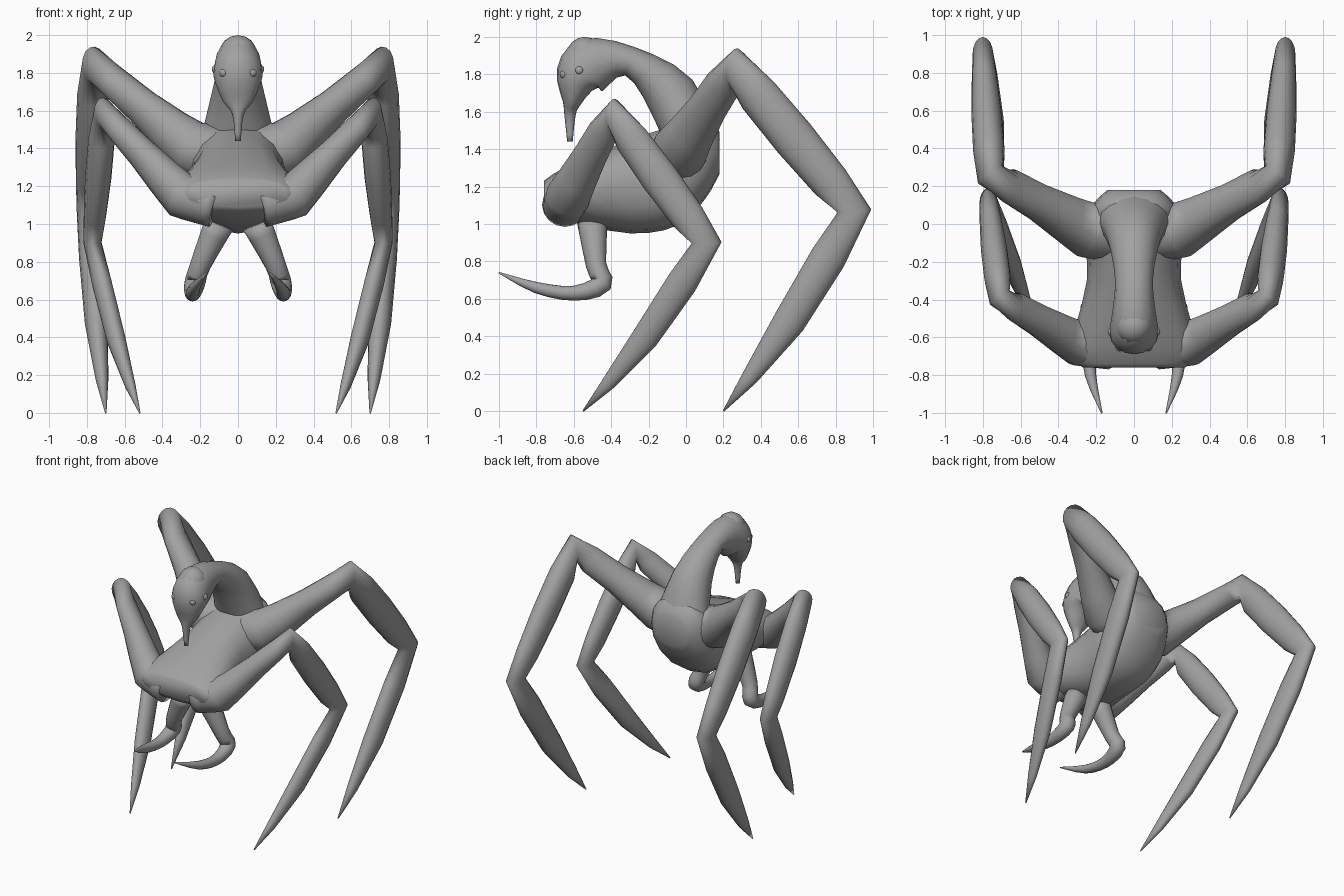
import bpy
import bmesh
import math
from mathutils import Vector

cube = bpy.data.objects.get("Cube")
if cube:
    bpy.data.objects.remove(cube, do_unlink=True)

SIDES = 16

skin = bpy.data.materials.new("grey_skin")
skin.use_nodes = True
grey = (0.36, 0.36, 0.36, 1)
skin.diffuse_color = grey
skin.node_tree.nodes["Principled BSDF"].inputs["Base Color"].default_value = grey


def finish(bm, name):
    """Turn a bmesh into a smooth shaded object."""
    bmesh.ops.recalc_face_normals(bm, faces=bm.faces)
    mesh = bpy.data.meshes.new(name)
    bm.to_mesh(mesh)
    bm.free()
    mesh.materials.append(skin)
    for poly in mesh.polygons:
        poly.use_smooth = True
    obj = bpy.data.objects.new(name, mesh)
    bpy.context.collection.objects.link(obj)


def add_ball(bm, centre, radius):
    ball = bmesh.ops.create_uvsphere(bm, u_segments=SIDES, v_segments=SIDES // 2, radius=radius)
    bmesh.ops.translate(bm, vec=centre, verts=ball["verts"])


def smooth(stations, steps=3):
    """Fill in stations along a flowing curve through the given ones."""
    points = [Vector(s) for s in stations]
    padded = [points[0]] + points + [points[-1]]
    result = []
    for before, start, end, after in zip(padded, padded[1:], padded[2:], padded[3:]):
        leave, arrive = (end - before) / 2, (after - start) / 2
        for i in range(steps):
            t = i / steps
            bend = leave * (1 - t) - arrive * t + (start - end) * (1 - 2 * t)
            result.append(start.lerp(end, t) + bend * t * (1 - t))
    return result + [points[-1]]


def loft(name, stations, mirror=1, power=1.0, upright=False):
    """Skin rings (x, y, z, half width, half depth) along a path."""
    bm = bmesh.new()
    centres = [Vector(s[:3]) for s in stations]
    last = len(centres) - 1
    rings = []
    for i, (centre, station) in enumerate(zip(centres, stations)):
        before = (centre - centres[max(i - 1, 0)]).normalized()
        after = (centres[min(i + 1, last)] - centre).normalized()
        along = Vector((0, 1, 0)) if upright else (before + after).normalized()
        side = Vector((1, 0, 0))
        side = (side - along * side.dot(along)).normalized()
        up = along.cross(side)
        ring = []
        for k in range(SIDES):
            angle = math.tau * k / SIDES
            across, over = [math.copysign(abs(v) ** power, v)
                            for v in (math.cos(angle), math.sin(angle))]
            point = centre + side * across * station[3] + up * over * station[4]
            point.x *= mirror
            ring.append(bm.verts.new(point))
        rings.append(ring)
    for lower, upper in zip(rings, rings[1:]):
        for k in range(SIDES):
            bm.faces.new((lower[k - 1], lower[k], upper[k], upper[k - 1]))
    bm.faces.new(rings[0])
    bm.faces.new(rings[-1])
    finish(bm, name)


def limb(hip, knee, ankle, toe, radii, swells):
    """Leg stations: muscles swell between joints and the foot sags."""
    hip = Vector(hip)
    joints = [hip - Vector((0.18, 0.02, 0.05)), hip, Vector(knee), Vector(ankle), Vector(toe)]
    radii = [radii[0]] + list(radii) + [0.004]
    flatness = (1, 1, 0.8, 0.6, 0.8)
    stations = []
    for i, swell in enumerate([0] + list(swells)):
        for t in (0, 0.2, 0.5, 0.8):
            arch = math.sin(math.pi * t)
            centre = joints[i].lerp(joints[i + 1], t)
            if i == 3:
                centre.z -= 0.06 * arch
            radius = radii[i] + (radii[i + 1] - radii[i]) * t + swell * arch
            flat = flatness[i] + (flatness[i + 1] - flatness[i]) * t
            stations.append((*centre, radius * flat, radius))
    return stations + [(*joints[-1], radii[-1], radii[-1])]


# Body: slopes up from the wide chest to the narrow rump (y, z, width, depth)
body = [(-0.76, 1.16, 0.27, 0.07), (-0.65, 1.16, 0.33, 0.14), (-0.3, 1.2, 0.25, 0.25),
        (-0.05, 1.26, 0.26, 0.27), (0.1, 1.36, 0.22, 0.23), (0.18, 1.38, 0.14, 0.11)]
loft("body", smooth([(0, *s) for s in body]), power=0.85, upright=True)

# Neck, head and beak in one sweep
neck = [(0.05, 1.4, 0.21, 0.14), (-0.08, 1.69, 0.14, 0.14), (-0.3, 1.87, 0.1, 0.08),
        (-0.5, 1.85, 0.12, 0.15), (-0.58, 1.78, 0.13, 0.12), (-0.61, 1.65, 0.08, 0.05),
        (-0.62, 1.58, 0.03, 0.03), (-0.62, 1.44, 0.015, 0.015)]
loft("neck_and_head", smooth([(0, *s) for s in neck]))

# Crown rounds off the top of the head
bm = bmesh.new()
add_ball(bm, (0, -0.54, 1.9), 0.1)
finish(bm, "crown")

rear_leg = limb((0.25, -0.03, 1.4), (0.76, 0.26, 1.84), (0.8, 0.9, 1.07), (0.7, 0.2, 0),
                (0.15, 0.1, 0.09), (-0.02, 0.02, 0.04))
front_leg = limb((0.3, -0.63, 1.15), (0.71, -0.39, 1.59), (0.77, 0.11, 0.9), (0.52, -0.55, 0),
                 (0.12, 0.08, 0.08), (-0.01, 0.02, 0.03))

# Hooked claws under the chest (x, y, z, radius)
hook = [(0.1, -0.5, 1, 0.08), (0.2, -0.48, 0.78, 0.055), (0.23, -0.45, 0.68, 0.055),
        (0.24, -0.6, 0.63, 0.04), (0.23, -0.8, 0.66, 0.03), (0.17, -1, 0.74, 0.004)]
claw = smooth([(*s, s[-1]) for s in hook])

# Paired limbs and eye bumps
for label, mirror in (("left", 1), ("right", -1)):
    loft("rear_leg_" + label, rear_leg, mirror)
    loft("front_leg_" + label, front_leg, mirror)
    loft("claw_" + label, claw, mirror)
    bm = bmesh.new()
    add_ball(bm, (0.115 * mirror, -0.57, 1.82), 0.024)
    add_ball(bm, (0.075 * mirror, -0.65, 1.8), 0.024)
    finish(bm, "eye_bumps_" + label)
